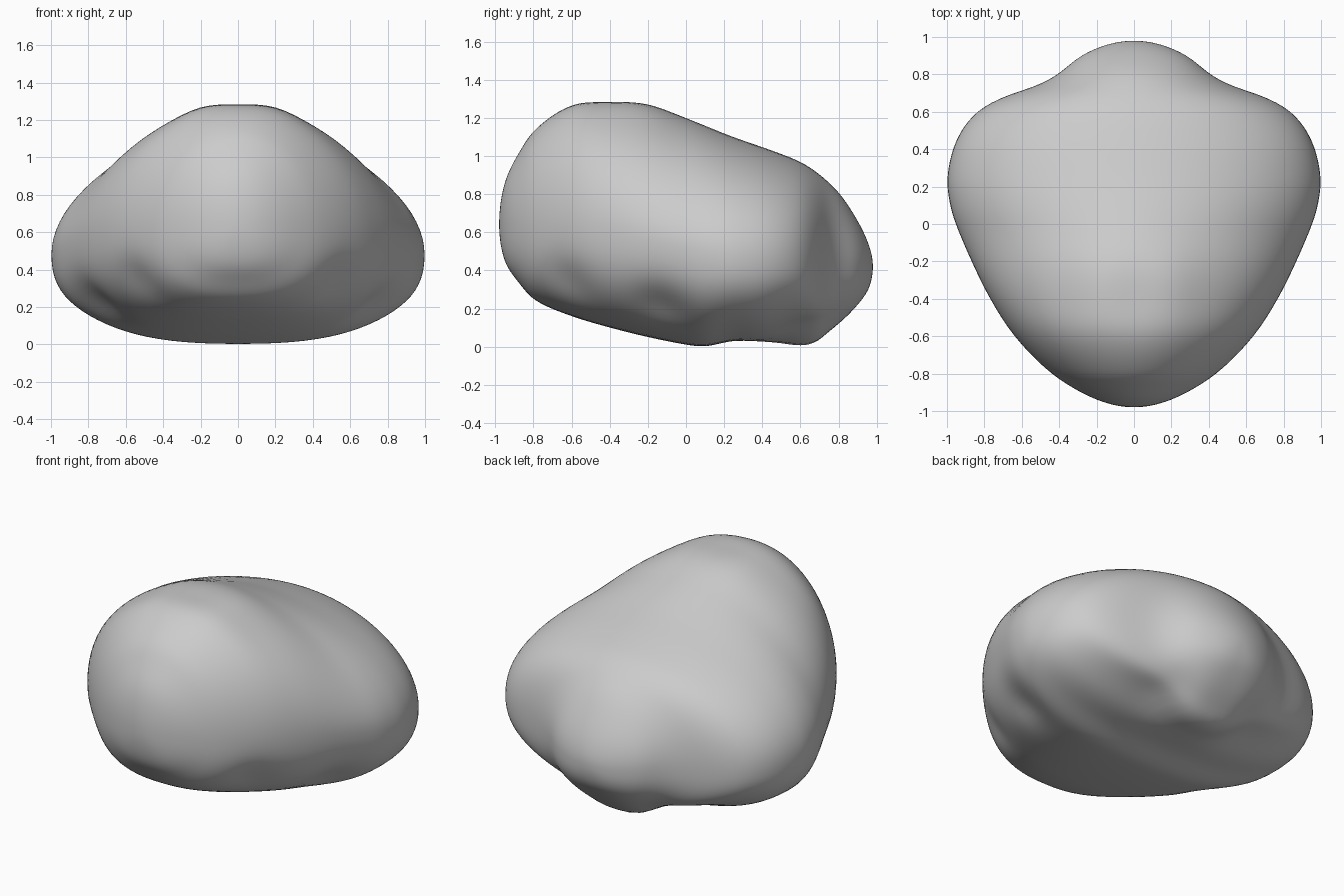
import bpy, bmesh, math
from mathutils import Vector

if "Cube" in bpy.data.objects:
    bpy.data.objects.remove(bpy.data.objects["Cube"])

LEN = 0.98          # half length along y
RINGS, SIDES = 100, 88

# Cross-section profile: y, half width, top z, bottom z, z of widest point
PROFILE = [
    (-.98, 0, .64, .64, .64), (-.95, .17, .86, .45, .64),
    (-.88, .32, 1.01, .34, .63), (-.8, .44, 1.13, .25, .62),
    (-.6, .64, 1.265, .16, .61), (-.4, .77, 1.28, .10, .60),
    (-.2, .87, 1.27, .05, .57), (0, .955, 1.2, .01, .53),
    (.1, .985, 1.16, 0, .51), (.25, 1, 1.1, .03, .48),
    (.45, .95, 1.03, .02, .47), (.6, .84, .97, 0, .46),
    (.68, .70, .92, .02, .45), (.74, .52, .87, .07, .45),
    (.8, .41, .81, .12, .44), (.9, .28, .66, .22, .43),
    (.96, .14, .53, .31, .42), (.98, 0, .42, .42, .42)]

KEYS = [math.acos(max(-1, min(1, -row[0] / LEN))) for row in PROFILE]


def slope(i, c):
    a, b = max(i - 1, 0), min(i + 1, len(KEYS) - 1)
    return (PROFILE[b][c] - PROFILE[a][c]) / (KEYS[b] - KEYS[a])


def sample(t, c):
    """Smooth Hermite interpolation of one profile column."""
    i = 0
    while i < len(KEYS) - 2 and t > KEYS[i + 1]:
        i += 1
    h = KEYS[i + 1] - KEYS[i]
    u = (t - KEYS[i]) / h
    return ((2*u**3 - 3*u*u + 1) * PROFILE[i][c] + (u**3 - 2*u*u + u) * h * slope(i, c)
            + (3*u*u - 2*u**3) * PROFILE[i + 1][c] + (u**3 - u*u) * h * slope(i + 1, c))


def gauss(d, r):
    return math.exp(-(d / r) ** 2)


# Soft dents on the underside: centre (mirrored in x), radius, depth
DENTS = [(Vector((.76, -.13, .2)), .15, .05), (Vector((.56, -.62, .33)), .14, .035)]


def section_point(t, a):
    y = -LEN * math.cos(t)
    w, top, bot, mid = (sample(t, c) for c in (1, 2, 3, 4))
    ca, sa = math.cos(a), math.sin(a)
    p = 2 - .28 * gauss(y + .1, .3) if sa > 0 else 2.5
    x = math.copysign(abs(ca) ** (2 / p), ca) * w
    v = abs(sa) ** (2 / p)
    if sa > 0:
        # twin swellings on the crown
        z = mid + (top - mid) * v + .02 * v * gauss(abs(x) - .2, .13) * gauss(y + .35, .25)
    else:
        # underside rises beside the central lump near the back
        rise = .12 * gauss(y - .62, .17) * (1 - gauss(x * x, .06))
        z = mid - (mid - bot - rise) * v
    co = Vector((x, y, z))
    for c, r, depth in DENTS:
        c = Vector((math.copysign(c.x, x), c.y, c.z))
        inward = (Vector((0, y * .8, .6)) - co).normalized()
        co += inward * depth * gauss((co - c).length, r)
    return co


# Body: rings lofted from front to back and closed with a point at each end
bm = bmesh.new()
rings = [[bm.verts.new(section_point(math.pi * i / RINGS, 2 * math.pi * j / SIDES))
          for j in range(SIDES)] for i in range(1, RINGS)]
for r0, r1 in zip(rings, rings[1:]):
    for j in range(SIDES):
        k = (j + 1) % SIDES
        bm.faces.new((r0[j], r0[k], r1[k], r1[j]))
for ring, pole in ((rings[0], (0, -LEN, .64)), (rings[-1], (0, LEN, .42))):
    tip = bm.verts.new(pole)
    for j in range(SIDES):
        bm.faces.new((ring[j], ring[(j + 1) % SIDES], tip))
bmesh.ops.recalc_face_normals(bm, faces=bm.faces)

mesh = bpy.data.meshes.new("lobed_body")
bm.to_mesh(mesh)
bm.free()
mesh.shade_smooth()
body = bpy.data.objects.new("lobed_body", mesh)
bpy.context.collection.objects.link(body)

# Iron out the joins between the lobes
soft = body.modifiers.new("soften", 'SMOOTH')
soft.factor = 0.5
soft.iterations = 8
